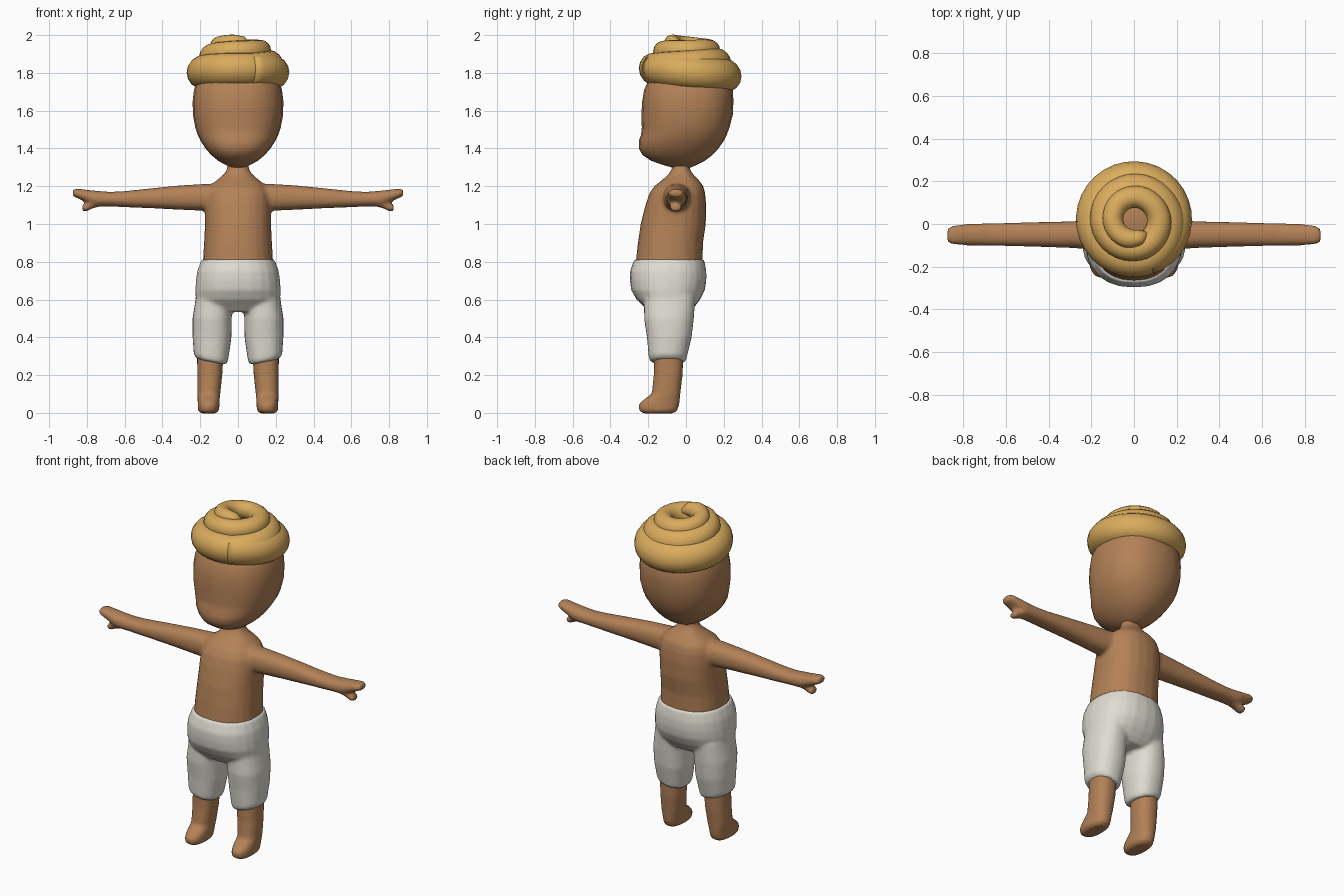
import bpy, bmesh, math


def material(name, rgb):
    m = bpy.data.materials.new(name)
    m.diffuse_color = (*rgb, 1)
    return m


SKIN = material("brown skin", (0.45, 0.22, 0.095))
CLOTH = material("white cloth", (0.74, 0.72, 0.64))
GOLD = material("golden cloth", (0.70, 0.41, 0.11))


def bridge(bm, rings):
    """Skin a series of vertex rings and cap both ends."""
    for a, b in zip(rings, rings[1:]):
        n = len(a)
        for i in range(n):
            bm.faces.new((a[i], a[(i + 1) % n], b[(i + 1) % n], b[i]))
    bm.faces.new(rings[0])
    bm.faces.new(rings[-1])


def loft(bm, sections, axis="z", sides=24, power=2.3, flip=1, warp=None):
    """Rounded sections (t, u0, u1, v0, v1): axis z uses u=x v=y, axis x uses u=y v=z."""
    rings = []
    for t, u0, u1, v0, v1 in sections:
        ring = []
        for i in range(sides):
            a = math.tau * i / sides
            c, s = math.cos(a), math.sin(a)
            u = (u0 + u1) / 2 + (u1 - u0) / 2 * math.copysign(abs(c) ** (2 / power), c)
            v = (v0 + v1) / 2 + (v1 - v0) / 2 * math.copysign(abs(s) ** (2 / power), s)
            x, y, z = (u, v, t) if axis == "z" else (t, u, v)
            if warp:
                z += warp(x, z)
            ring.append(bm.verts.new((x * flip, y, z)))
        rings.append(ring)
    bridge(bm, rings)


def finish(bm, name, mat, blend=False):
    bmesh.ops.recalc_face_normals(bm, faces=bm.faces[:])
    for f in bm.faces:
        f.smooth = True
    me = bpy.data.meshes.new(name)
    bm.to_mesh(me)
    bm.free()
    me.materials.append(mat)
    ob = bpy.data.objects.new(name, me)
    bpy.context.collection.objects.link(ob)
    if blend:  # melt overlapping volumes into one smooth skin
        r = ob.modifiers.new("blend", "REMESH")
        r.mode = "VOXEL"
        r.voxel_size = 0.01
        r.use_smooth_shade = True
        s = ob.modifiers.new("soften", "SMOOTH")
        s.factor = 0.5
        s.iterations = 5
    return ob


# Body: torso, neck, arms with thumbs, lower legs with feet
bm = bmesh.new()
torso = [(0.78, 0.187, -0.268, 0.088), (0.9, 0.18, -0.255, 0.09), (1.0, 0.175, -0.24, 0.105),
         (1.1, 0.175, -0.215, 0.107), (1.16, 0.17, -0.195, 0.102), (1.2, 0.152, -0.168, 0.092),
         (1.23, 0.115, -0.13, 0.07), (1.26, 0.078, -0.095, 0.04), (1.29, 0.058, -0.075, 0.02),
         (1.34, 0.054, -0.07, 0.02)]
loft(bm, [(z, -w, w, f, b) for z, w, f, b in torso])
arm = [(0.08, -0.13, 0.04, 1.06, 1.215), (0.18, -0.12, 0.02, 1.07, 1.212), (0.3, -0.112, 0.012, 1.075, 1.205),
       (0.45, -0.107, 0.009, 1.083, 1.19), (0.6, -0.103, 0.005, 1.089, 1.174), (0.68, -0.102, 0.003, 1.093, 1.17),
       (0.76, -0.102, 0.001, 1.093, 1.177), (0.79, -0.1, 0, 1.11, 1.18), (0.85, -0.095, -0.008, 1.137, 1.187),
       (0.875, -0.085, -0.022, 1.146, 1.182)]
thumb = [(0.72, -0.088, -0.02, 1.095, 1.14), (0.77, -0.088, -0.02, 1.083, 1.13),
         (0.8, -0.086, -0.022, 1.067, 1.112), (0.825, -0.08, -0.028, 1.067, 1.1)]
leg = [(-0.003, 0.12, 0.195, -0.225, -0.07), (0.012, 0.1, 0.212, -0.25, -0.045), (0.045, 0.098, 0.213, -0.252, -0.035),
       (0.072, 0.097, 0.214, -0.222, -0.032), (0.1, 0.094, 0.215, -0.182, -0.03), (0.2, 0.083, 0.216, -0.171, -0.018),
       (0.34, 0.075, 0.217, -0.168, -0.012)]
for side in (-1, 1):
    loft(bm, arm, "x", flip=side)
    loft(bm, thumb, "x", flip=side)
    loft(bm, leg, flip=side)
finish(bm, "body", SKIN, blend=True)

# Head with jutting muzzle, tucked under the headwrap
bm = bmesh.new()
head = [(1.298, 0.035, -0.07, 0.025), (1.315, 0.07, -0.13, 0.06), (1.335, 0.105, -0.185, 0.1),
        (1.365, 0.142, -0.23, 0.14), (1.4, 0.172, -0.25, 0.172), (1.44, 0.198, -0.25, 0.2),
        (1.47, 0.213, -0.238, 0.215), (1.51, 0.226, -0.234, 0.23), (1.58, 0.239, -0.236, 0.248),
        (1.65, 0.24, -0.232, 0.251), (1.71, 0.233, -0.222, 0.248), (1.77, 0.212, -0.195, 0.225),
        (1.83, 0.17, -0.15, 0.185), (1.87, 0.12, -0.1, 0.13), (1.89, 0.06, -0.04, 0.07)]
loft(bm, [(z, -w, w, f, b) for z, w, f, b in head])
finish(bm, "head", SKIN)


# Short trousers: seat and two legs with slanted hems
def hem(x, z):
    return 0.2 * (x - 0.14) * max(0, min(1, (0.45 - z) / 0.15))


bm = bmesh.new()
seat = [(0.535, 0.13, -0.2, 0.02), (0.56, 0.2, -0.222, 0.045), (0.6, 0.224, -0.262, 0.075),
        (0.65, 0.226, -0.29, 0.1), (0.7, 0.223, -0.297, 0.108), (0.75, 0.216, -0.297, 0.108),
        (0.79, 0.202, -0.283, 0.101), (0.812, 0.193, -0.275, 0.096)]
loft(bm, [(z, -w, w, f, b) for z, w, f, b in seat])
trouser_leg = [(0.27, 0.065, 0.218, -0.187, -0.003), (0.29, 0.053, 0.234, -0.197, 0.004),
               (0.4, 0.035, 0.241, -0.207, 0.03), (0.5, 0.033, 0.241, -0.222, 0.042),
               (0.62, 0.03, 0.222, -0.222, 0.05)]
for side in (-1, 1):
    loft(bm, trouser_leg, flip=side, warp=hem)
finish(bm, "trousers", CLOTH, blend=True)


# Headwrap: one rolled cloth coiling up, keys are (turns, coil radius, roll radius, height)
def coil(name, keys, start, steps=32, sides=16):
    bm = bmesh.new()
    rings = []
    count = int(steps * keys[-1][0])
    for k in range(count + 1):
        t = k / steps
        a, b = next((p, q) for p, q in zip(keys, keys[1:]) if t <= q[0] + 1e-6)
        w = (t - a[0]) / (b[0] - a[0])
        R, r, h = (a[i] + (b[i] - a[i]) * w for i in (1, 2, 3))
        ang = start + math.tau * t
        ring = []
        for i in range(sides):
            p = math.tau * i / sides
            d = R + r * math.cos(p)
            y = d * math.sin(ang)
            ring.append(bm.verts.new((d * math.cos(ang), y + 0.022, h + r * math.sin(p) - 0.08 * y)))
        rings.append(ring)
    bridge(bm, rings)
    return finish(bm, name, GOLD)


coil("headwrap", [(0, 0.183, 0.089, 1.803), (1, 0.183, 0.089, 1.803), (1.3, 0.15, 0.072, 1.865),
                  (2, 0.132, 0.062, 1.9), (2.3, 0.11, 0.054, 1.928), (2.9, 0.094, 0.046, 1.95),
                  (3.0, 0.088, 0.036, 1.95), (3.0625, 0.085, 0.012, 1.94)], math.radians(-70))
